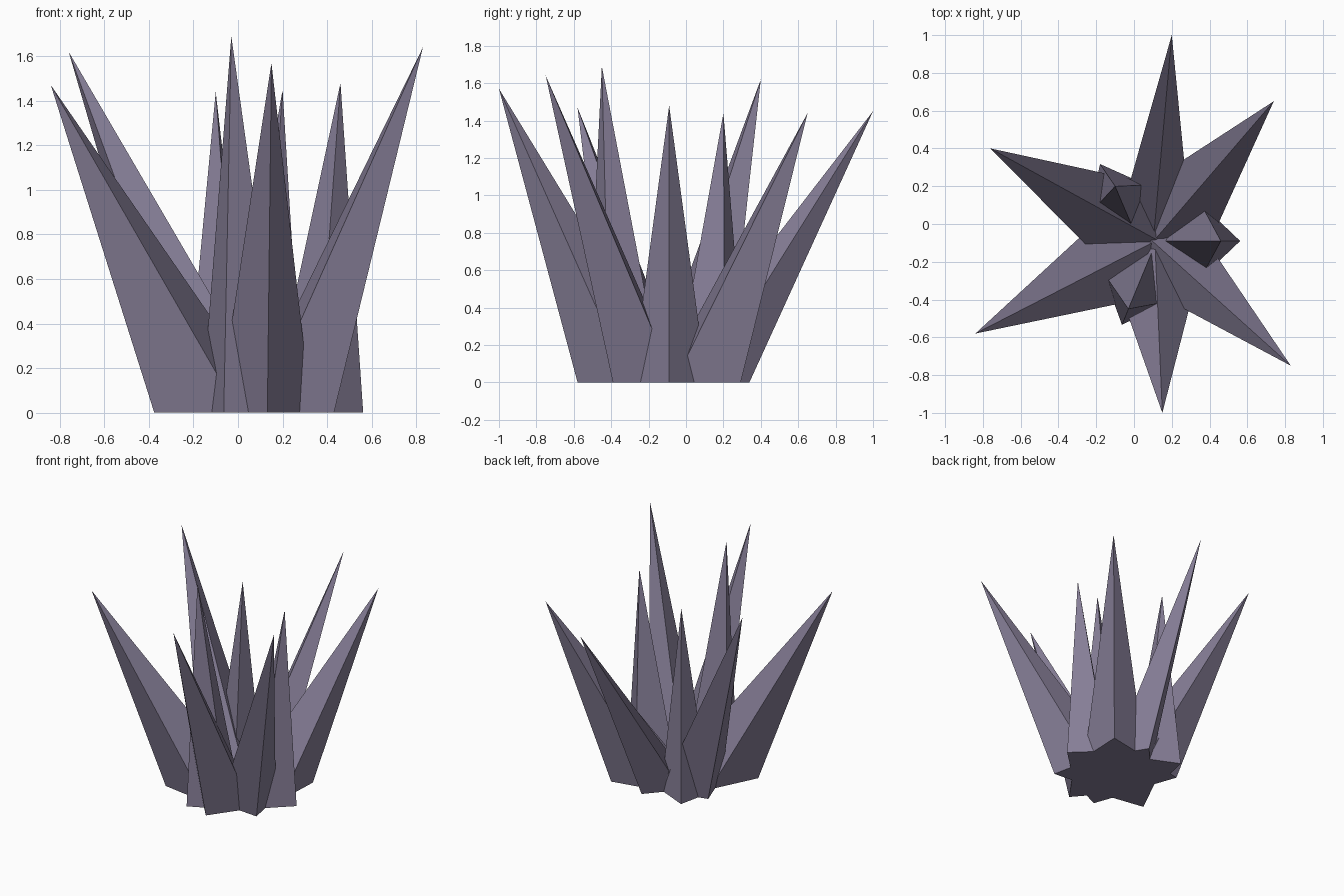
import bpy
import bmesh
from mathutils import Vector

cube = bpy.data.objects.get("Cube")
if cube:
    bpy.data.objects.remove(cube, do_unlink=True)

# Single stone colour
stone = bpy.data.materials.new("purple_grey_crystal")
stone.use_nodes = True
colour = (0.24, 0.21, 0.31, 1)
stone.diffuse_color = colour
shader = stone.node_tree.nodes["Principled BSDF"]
shader.inputs["Base Color"].default_value = colour
shader.inputs["Roughness"].default_value = 0.8


def spike(name, tip, centre, length, width, lean=None):
    """Four-sided crystal whose diamond base points the way it leans."""
    tip, centre = Vector(tip), Vector((*centre, 0))
    out = Vector((*lean, 0)) if lean else Vector((tip.x, tip.y, 0)) - centre
    out.normalize()
    side = Vector((-out.y, out.x, 0))
    bm = bmesh.new()
    base = [bm.verts.new(centre + d) for d in
            (out * length, side * width, -out * length, -side * width)]
    top = bm.verts.new(tip)
    bm.faces.new(base[::-1])
    for i in range(4):
        bm.faces.new((base[i], base[(i + 1) % 4], top))
    mesh = bpy.data.meshes.new(name)
    bm.to_mesh(mesh)
    bm.free()
    mesh.materials.append(stone)
    bpy.context.collection.objects.link(bpy.data.objects.new(name, mesh))


# Outer ring of leaning crystals
spike("back_spike", (0.20, 1.00, 1.45), (0.12, 0.11), 0.23, 0.17)
spike("back_left_spike", (0.74, 0.65, 1.44), (0.25, 0.08), 0.28, 0.22)
spike("back_right_spike", (-0.76, 0.40, 1.62), (-0.05, 0.01), 0.27, 0.24)
spike("front_right_spike", (-0.84, -0.58, 1.47), (-0.10, -0.20), 0.31, 0.23)
spike("front_spike", (0.15, -1.00, 1.57), (0.12, -0.31), 0.27, 0.21)
spike("front_left_spike", (0.83, -0.75, 1.64), (0.23, -0.21), 0.27, 0.20)

# Inner upright crystals
spike("inner_front_spike", (-0.03, -0.45, 1.69), (0.02, -0.33), 0.22, 0.20, (-0.38, -0.92))
spike("inner_back_spike", (-0.10, 0.20, 1.44), (-0.085, 0.13), 0.21, 0.17, (-0.45, 0.89))
spike("inner_left_spike", (0.46, -0.09, 1.48), (0.352, -0.09), 0.21, 0.20, (1, 0))
